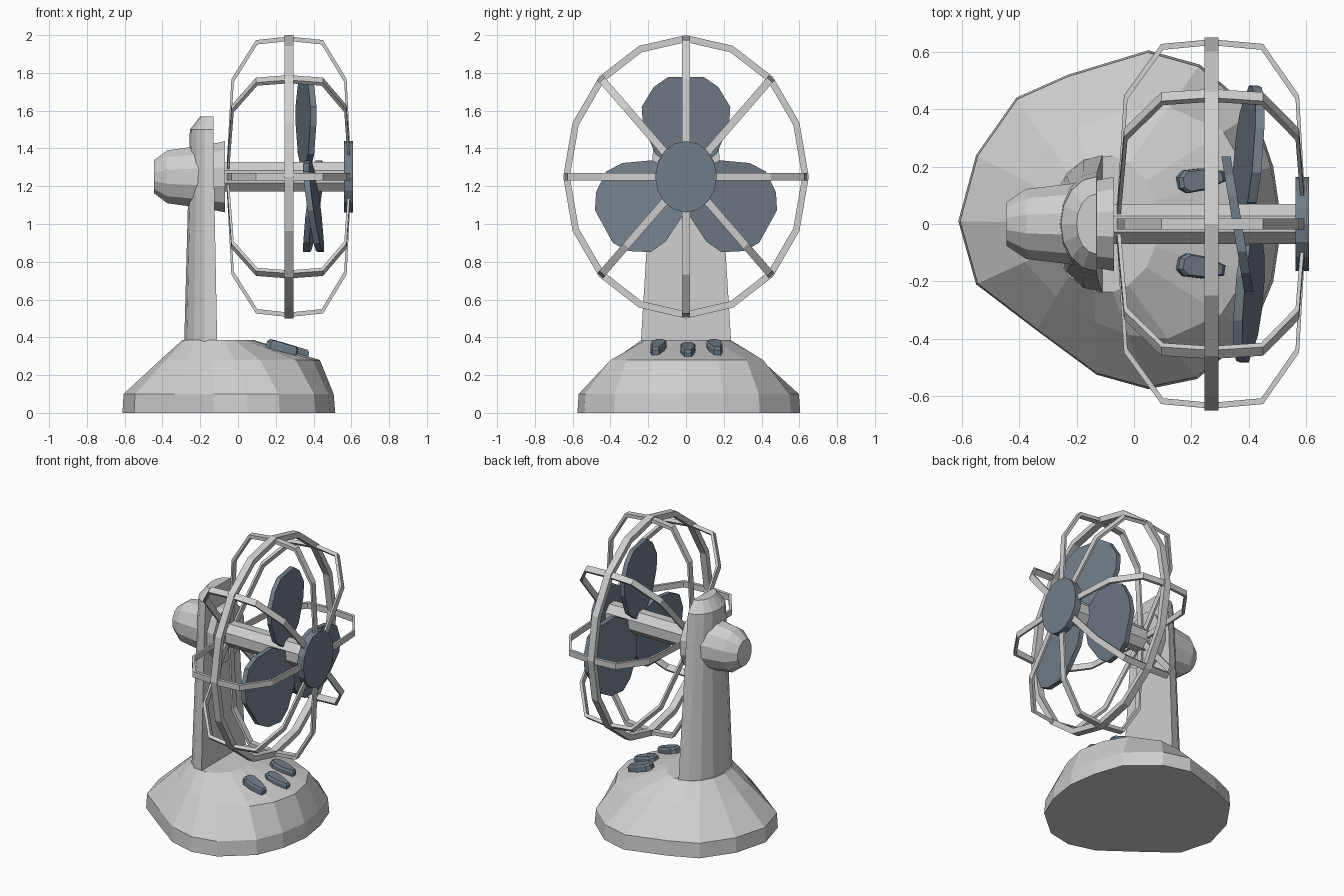
import bpy, bmesh, math
from mathutils import Vector

if "Cube" in bpy.data.objects:
    bpy.data.objects.remove(bpy.data.objects["Cube"])

CZ = 1.25              # height of the fan axis
RY, RZ = 0.65, 0.75    # half width and half height of the oval cage


def material(name, col):
    m = bpy.data.materials.new(name)
    m.diffuse_color = (*col, 1)
    m.use_nodes = True
    m.node_tree.nodes["Principled BSDF"].inputs["Base Color"].default_value = m.diffuse_color
    return m


GREY = material("light_grey", (0.62, 0.62, 0.62))
BLUE = material("slate_blue", (0.165, 0.205, 0.25))


def loft(name, rings, mat, closed=False):
    """Skin a list of equal rings; cap the ends, or join them if closed."""
    bm = bmesh.new()
    vs = [[bm.verts.new(p) for p in r] for r in rings]
    n = len(vs[0])
    pairs = list(zip(vs, vs[1:])) + ([(vs[-1], vs[0])] if closed else [])
    for a, b in pairs:
        for i in range(n):
            j = (i + 1) % n
            bm.faces.new((a[i], a[j], b[j], b[i]))
    if not closed:
        bm.faces.new(vs[0])
        bm.faces.new(vs[-1])
    bmesh.ops.recalc_face_normals(bm, faces=bm.faces)
    me = bpy.data.meshes.new(name)
    bm.to_mesh(me)
    bm.free()
    me.materials.append(mat)
    ob = bpy.data.objects.new(name, me)
    bpy.context.collection.objects.link(ob)
    return ob


def oval(x, ry, rz, n, turn=0.0):
    """Ring around the fan axis at position x."""
    return [(x, ry * math.sin(turn + math.tau * i / n),
             CZ + rz * math.cos(turn + math.tau * i / n)) for i in range(n)]


# Base: irregular oval foot drawn in to the column
outline = [(0.515, 0), (0.485, 0.2), (0.42, 0.39), (0.23, 0.555), (0.05, 0.605),
           (-0.23, 0.52), (-0.41, 0.44), (-0.55, 0.24), (-0.612, 0.01),
           (-0.55, -0.21), (-0.34, -0.37), (-0.13, -0.525), (0.05, -0.575),
           (0.22, -0.54), (0.41, -0.38), (0.485, -0.2)]


def base_ring(z, side, front):
    ring = []
    for x, y in outline:
        a = math.atan2(y / 0.59, (x + 0.04) / 0.56)
        tx, ty = -0.105 + 0.19 * math.cos(a), 0.24 * math.sin(a)
        f = side + (front - side) * max(0, math.cos(a))
        ring.append((x + (tx - x) * f, y + (ty - y) * f, z))
    return ring


loft("base", [base_ring(0, 0, 0), base_ring(0.1, 0.02, 0.02),
              base_ring(0.28, 0.63, 0.19), base_ring(0.385, 1, 1)], GREY)


# Column: flat front, rounded back, bevelled top
def d_ring(z, xf, depth, w):
    return [(xf - depth * math.sin(math.pi * i / 8), w * math.cos(math.pi * i / 8), z)
            for i in range(9)]


loft("column", [d_ring(0.36, -0.11, 0.175, 0.24), d_ring(1.3, -0.128, 0.132, 0.182),
                d_ring(1.5, -0.13, 0.125, 0.165), d_ring(1.57, -0.13, 0.07, 0.105)], GREY)

# Motor housing with front collar, then the shaft
loft("motor_housing", [oval(x, r * 0.87, r, 12, math.pi / 12) for x, r in
                       ((-0.445, 0.09), (-0.375, 0.145), (-0.2, 0.17),
                        (-0.115, 0.185), (-0.07, 0.195))], GREY)
loft("shaft", [oval(x, 0.075, 0.085, 8, math.pi / 8) for x in (-0.08, 0.58)], GREY)

# Front cap
loft("front_cap", [oval(x, 0.163, 0.189, 16) for x in (0.562, 0.61)], BLUE)

# Cage rim: flat oval band
loft("cage_rim", [oval(0.246, RY, RZ, 16), oval(0.294, RY, RZ, 16),
                  oval(0.294, RY - 0.035, RZ - 0.037, 16),
                  oval(0.246, RY - 0.035, RZ - 0.037, 16)], GREY, closed=True)

# Cage wires: eight flat bars bowed from rear to front
bow = [(-0.06, 0.08), (-0.035, 0.69), (0.095, 0.965), (0.27, 0.99),
       (0.45, 0.965), (0.575, 0.69), (0.598, 0.08)]
for k in range(8):
    a = math.tau * k / 8
    radial = Vector((0, RY * math.sin(a), RZ * math.cos(a)))
    side = Vector((0, radial.z, -radial.y)).normalized() * 0.02
    rings = []
    for x, f in bow:
        outer = Vector((x, 0, CZ)) + radial * f
        inner = Vector((0.27 + (x - 0.27) * 0.96, 0, CZ)) + radial * f * 0.968
        rings.append([outer - side, outer + side, inner + side, inner - side])
    loft("cage_wire_%d" % (k + 1), rings, GREY)

# Blades: three broad tilted paddles (tangent offset, radius)
half = [(0.1, 0.528), (0.18, 0.475), (0.247, 0.37), (0.24, 0.27), (0.17, 0.12), (0.07, 0.05)]
paddle = half + [(-t, r) for t, r in reversed(half)]
for k, cx in enumerate((0.36, 0.4, 0.4)):
    a = math.tau * k / 3
    rings = []
    for dx in (-0.016, 0.016):
        rings.append([(cx + dx - 0.16 * t,
                       0.95 * (r * math.sin(a) + t * math.cos(a)),
                       CZ + r * math.cos(a) - t * math.sin(a)) for t, r in paddle])
    loft("blade_%d" % (k + 1), rings, BLUE)

# Buttons: three tapered pads on the sloping front of the base
pad = [(-0.08, -0.02), (-0.055, -0.04), (0.01, -0.038), (0.08, -0.018),
       (0.08, 0.018), (0.01, 0.038), (-0.055, 0.04), (-0.08, 0.02)]
for k, (bx, by, bz, turn) in enumerate(((0.235, -0.15, 0.35, -0.15),
                                        (0.295, 0.01, 0.334, 0),
                                        (0.235, 0.155, 0.35, 0.15))):
    c, s = math.cos(turn), math.sin(turn)
    rings = []
    for h, sc in ((-0.03, 1), (0.008, 1), (0.02, 0.85)):
        rings.append([(bx + sc * (u * c - v * s) + 0.3 * h,
                       by + sc * (u * s + v * c),
                       bz + h - 0.3 * sc * u) for u, v in pad])
    loft("button_%d" % (k + 1), rings, BLUE)
